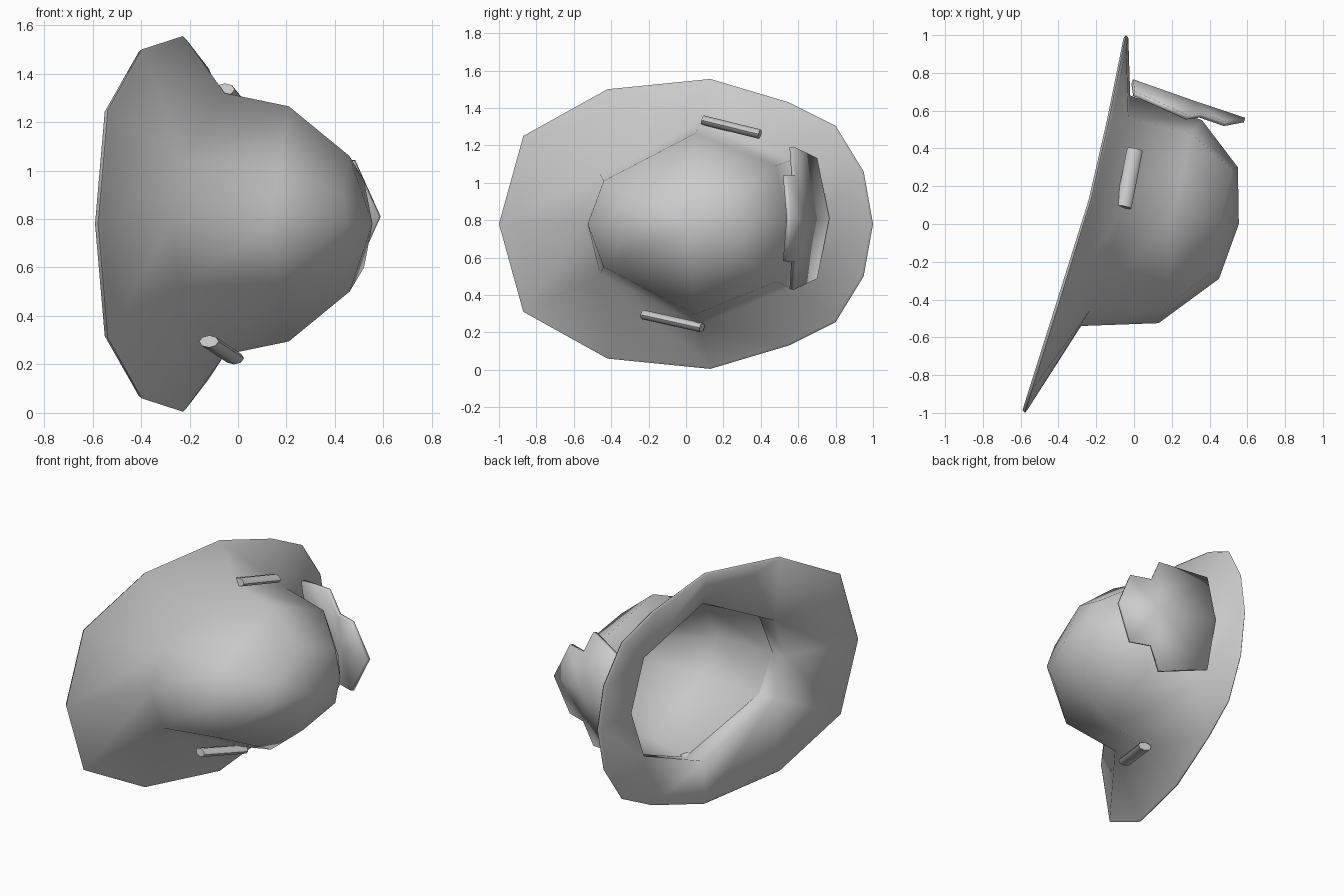
import bpy, bmesh, math
from mathutils import Vector

if "Cube" in bpy.data.objects:
    bpy.data.objects.remove(bpy.data.objects["Cube"])

CZ = 0.78  # height of the symmetry plane


def ring(half):
    """Closed ring from a half outline (front to back), mirrored in z."""
    pts = [(x, y, CZ + z) for x, y, z in half]
    return pts + [(x, y, CZ - z) for x, y, z in reversed(half[1:-1])]


def add_loop(bm, half, dx=0, shrink=1):
    return [bm.verts.new((x + dx, y * shrink, CZ + (z - CZ) * shrink)) for x, y, z in ring(half)]


def bridge(bm, a, b):
    n = len(a)
    for i in range(n):
        j = (i + 1) % n
        bm.faces.new((a[i], a[j], b[j], b[i]))


def finish(name, bm, angle):
    bmesh.ops.recalc_face_normals(bm, faces=bm.faces)
    me = bpy.data.meshes.new(name)
    bm.to_mesh(me)
    bm.free()
    ob = bpy.data.objects.new(name, me)
    bpy.context.collection.objects.link(ob)
    bpy.ops.object.select_all(action='DESELECT')
    ob.select_set(True)
    bpy.context.view_layer.objects.active = ob
    bpy.ops.object.shade_smooth_by_angle(angle=math.radians(angle))
    return ob


base = [(-.28, -.54, 0), (-.235, -.46, .265), (-.055, .07, .54), (-.03, .56, .34), (-.02, .68, 0)]
mid = [(.13, -.525, 0), (.17, -.44, .23), (.21, .05, .485), (.30, .48, .31), (.36, .55, 0)]
top = [(.45, -.29, 0), (.43, -.24, .13), (.46, .03, .28), (.52, .29, .18), (.55, .30, 0)]
opening = [(-.365, -.54, 0), (-.34, -.46, .26), (-.17, .06, .53), (-.08, .56, .33), (-.07, .68, 0)]
edge = [(-.565, -1, 0), (-.525, -.87, .47), (-.385, -.42, .72), (-.215, .13, .775),
        (-.12, .55, .65), (-.07, .80, .525), (-.04, .95, .28), (-.03, 1, 0)]
# which base point each brim edge point fans to
half_map = [0, 1, 1, 2, 3, 3, 3, 4]
to_inner = half_map + [(8 - k) % 8 for k in reversed(half_map[1:-1])]


def brim_sheet(bm, outer, inner):
    for i in range(len(outer)):
        j = (i + 1) % len(outer)
        a, b = to_inner[i], to_inner[j]
        face = [outer[i], outer[j], inner[b]]
        if a != b:
            face.append(inner[a])
        bm.faces.new(face)


# hat body: crown shell closing to a point, flowing into the brim with a rounded rim
bm = bmesh.new()
r0, r1, r2 = [add_loop(bm, r) for r in (base, mid, top)]
bridge(bm, r0, r1)
bridge(bm, r1, r2)
apex = bm.verts.new((.555, 0, CZ))
for i in range(len(r2)):
    bm.faces.new((r2[i], r2[(i + 1) % len(r2)], apex))
rim_top = add_loop(bm, edge, 0, .985)
rim_mid = add_loop(bm, edge, -.0125)
rim_low = add_loop(bm, edge, -.025, .985)
under = add_loop(bm, opening)
inside = add_loop(bm, base, .01, .985)
brim_sheet(bm, rim_top, r0)
bridge(bm, rim_top, rim_mid)
bridge(bm, rim_mid, rim_low)
brim_sheet(bm, rim_low, under)
bridge(bm, under, inside)
# creases running up the front corners of the crown
finish("hat_body", bm, 72)

# back flap: curved sheet with a stepped, pointed end
bm = bmesh.new()
m0, m1, m2 = [bm.verts.new(p) for p in ((-.01, .755, .81), (.33, .635, .81), (.585, .55, .81))]
for s in (1, -1):
    u0, u1, u1b, u2 = [bm.verts.new((x, y, .81 + s * z)) for x, y, z in
                       ((0, .69, .32), (.28, .565, .38), (.35, .575, .23), (.48, .53, .23))]
    bm.faces.new((m0, m1, u0))
    bm.faces.new((m1, u1b, u1, u0))
    bm.faces.new((m1, m2, u2, u1b))
flap = finish("back_flap", bm, 50)
sol = flap.modifiers.new("thickness", 'SOLIDIFY')
sol.thickness = .025
sol.offset = 0

# small rolled strips on both sides of the crown
for name, a, b in (("upper_roll", (-.055, .09, 1.335), (.005, .395, 1.26)),
                   ("lower_roll", (-.12, -.23, .295), (-.015, .085, .225))):
    a, b = Vector(a), Vector(b)
    bm = bmesh.new()
    bmesh.ops.create_cone(bm, cap_ends=True, segments=8, radius1=.03, radius2=.03,
                          depth=(b - a).length)
    bmesh.ops.scale(bm, vec=(1.4, .85, 1), verts=bm.verts)
    bm.transform((b - a).to_track_quat('Z', 'Y').to_matrix().to_4x4())
    bmesh.ops.translate(bm, vec=(a + b) / 2, verts=bm.verts)
    finish(name, bm, 50)
